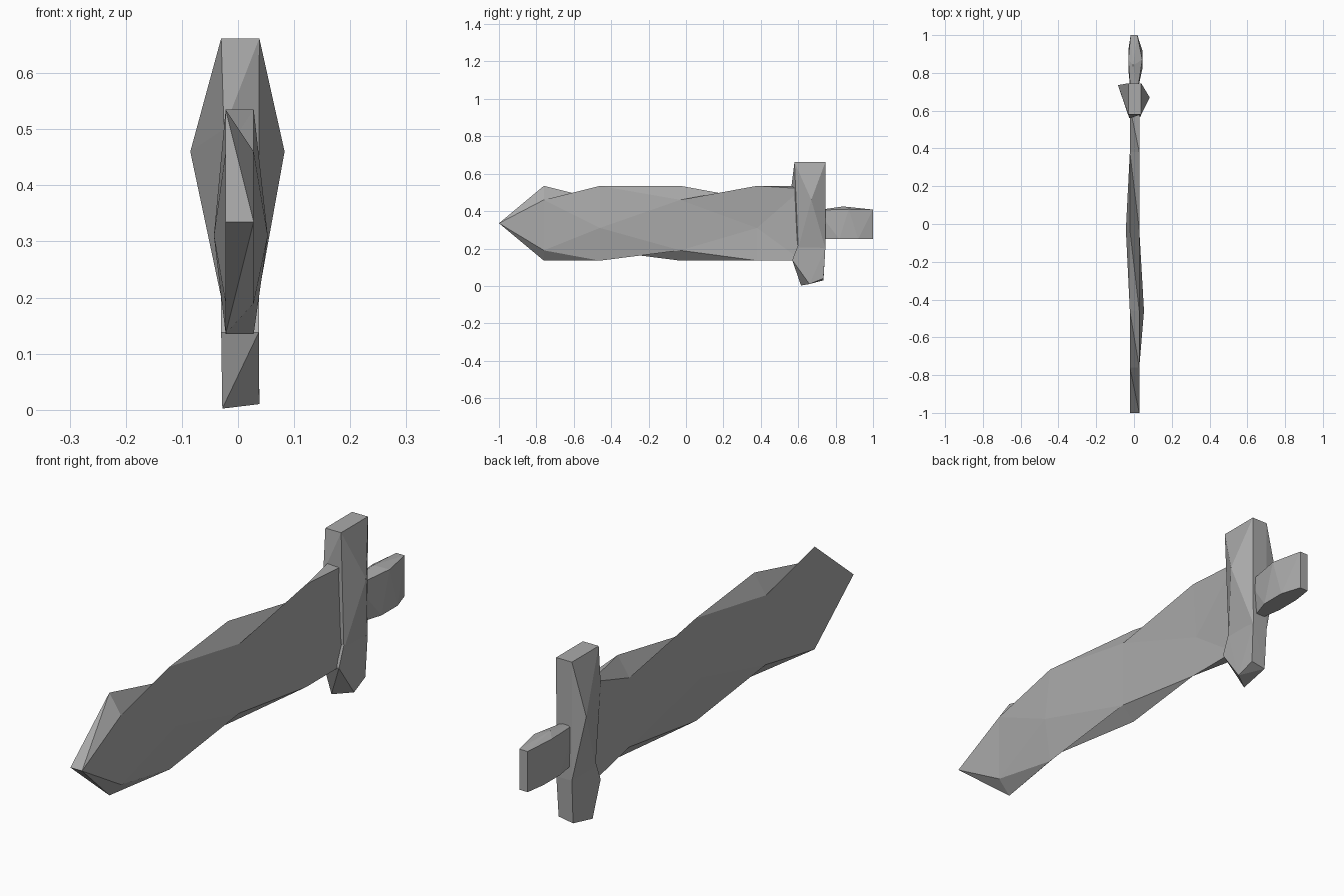
import bpy
import bmesh

if "Cube" in bpy.data.objects:
    bpy.data.objects.remove(bpy.data.objects["Cube"], do_unlink=True)

stone = bpy.data.materials.new("stone_grey")
stone.use_nodes = True
GREY = (0.4, 0.4, 0.4, 1)
stone.diffuse_color = GREY
stone.node_tree.nodes["Principled BSDF"].inputs["Base Color"].default_value = GREY


def finish(bm, name):
    bmesh.ops.recalc_face_normals(bm, faces=bm.faces[:])
    mesh = bpy.data.meshes.new(name)
    bm.to_mesh(mesh)
    bm.free()
    mesh.materials.append(stone)
    obj = bpy.data.objects.new(name, mesh)
    bpy.context.collection.objects.link(obj)
    return obj


def hull(name, points):
    """Faceted convex block around a few corner points."""
    bm = bmesh.new()
    for p in points:
        bm.verts.new(p)
    out = bmesh.ops.convex_hull(bm, input=bm.verts[:])
    loose = {e for e in out["geom_interior"] if isinstance(e, bmesh.types.BMVert)}
    bmesh.ops.delete(bm, geom=list(loose), context="VERTS")
    return finish(bm, name)


def rect(x0, x1, y0, y1, z):
    return [(x, y, z) for x in (x0, x1) for y in (y0, y1)]


# Blade: chipped edges alternate high and low on the two sides
STATIONS = [-0.76, -0.46, -0.03, 0.38, 0.62]
MID = 0.335
EDGE_X = (-0.022, 0.028)
PEAKS = ({0: -0.019, 2: -0.043, 4: -0.022}, {1: 0.053, 3: 0.012})

bm = bmesh.new()
tip = [bm.verts.new((x, -1, MID)) for x in EDGE_X]
top, bottom = [], []
for x, peaks in zip(EDGE_X, PEAKS):
    top.append([])
    bottom.append([])
    for i, y in enumerate(STATIONS):
        high = i in peaks
        up = 0.2 if high else 0.185 if i == 4 else 0.125
        down = 0.2 if high or i == 4 else 0.145
        top[-1].append(bm.verts.new((x, y, MID + up)))
        bottom[-1].append(bm.verts.new((x, y, MID - down)))

# Blade sides fan around each ridge point
for s, peaks in enumerate(PEAKS):
    t, b = top[s], bottom[s]
    for i, x in peaks.items():
        m = bm.verts.new((x, STATIONS[i], 0.31))
        for j in (i - 1, i + 1):
            if 0 <= j < len(STATIONS):
                bm.faces.new((m, t[i], t[j]))
                bm.faces.new((m, t[j], b[j]))
                bm.faces.new((m, b[j], b[i]))
        if i == 0:
            bm.faces.new((tip[s], t[0], m))
            bm.faces.new((tip[s], m, b[0]))
        if i == 4:
            bm.faces.new((t[4], m, b[4], bottom[1][4], top[1][4]))
bm.faces.new((tip[1], top[1][0], bottom[1][0]))

# Blade edges, split along the high or the low diagonal
for rail, high_spans in ((top, (1, 3)), (bottom, (0, 2, 3))):
    left, right = rail
    for i in range(len(STATIONS) - 1):
        a, b, c, d = left[i], right[i], right[i + 1], left[i + 1]
        if (i % 2 == 0) == (i in high_spans):
            bm.faces.new((a, b, c))
            bm.faces.new((a, c, d))
        else:
            bm.faces.new((a, b, d))
            bm.faces.new((b, c, d))
    bm.faces.new((tip[0], tip[1], left[0]))
    bm.faces.new((tip[1], right[0], left[0]))
finish(bm, "blade")

# Guard: wide upper block and short lower prong
waist = rect(-0.03, 0.036, 0.6, 0.745, 0.2)
hull("guard_upper",
     rect(-0.03, 0.038, 0.58, 0.745, 0.662) + waist
     + [(0.083, 0.67, 0.46), (-0.085, 0.735, 0.46), (-0.025, 0.56, 0.5)])
hull("guard_lower",
     [(x, y, z) for x in (-0.03, 0.037) for y, z in ((0.568, 0.138), (0.745, 0.2), (0.6, 0.22))]
     + [(-0.028, 0.615, 0.002), (0.038, 0.66, 0.01), (-0.028, 0.735, 0.03), (0.034, 0.735, 0.04)])

# Grip: faceted stub that swells in the middle
hull("grip",
     [(x, y, z) for x in (-0.018, 0.018) for y, z in ((0.7, 0.405), (0.74, 0.25), (1, 0.25), (1, 0.408))]
     + [(x, y, z) for x in (-0.03, 0.044) for y, z in ((0.87, 0.41), (0.82, 0.25), (0.92, 0.25))]
     + [(-0.005, 0.84, 0.425)])
